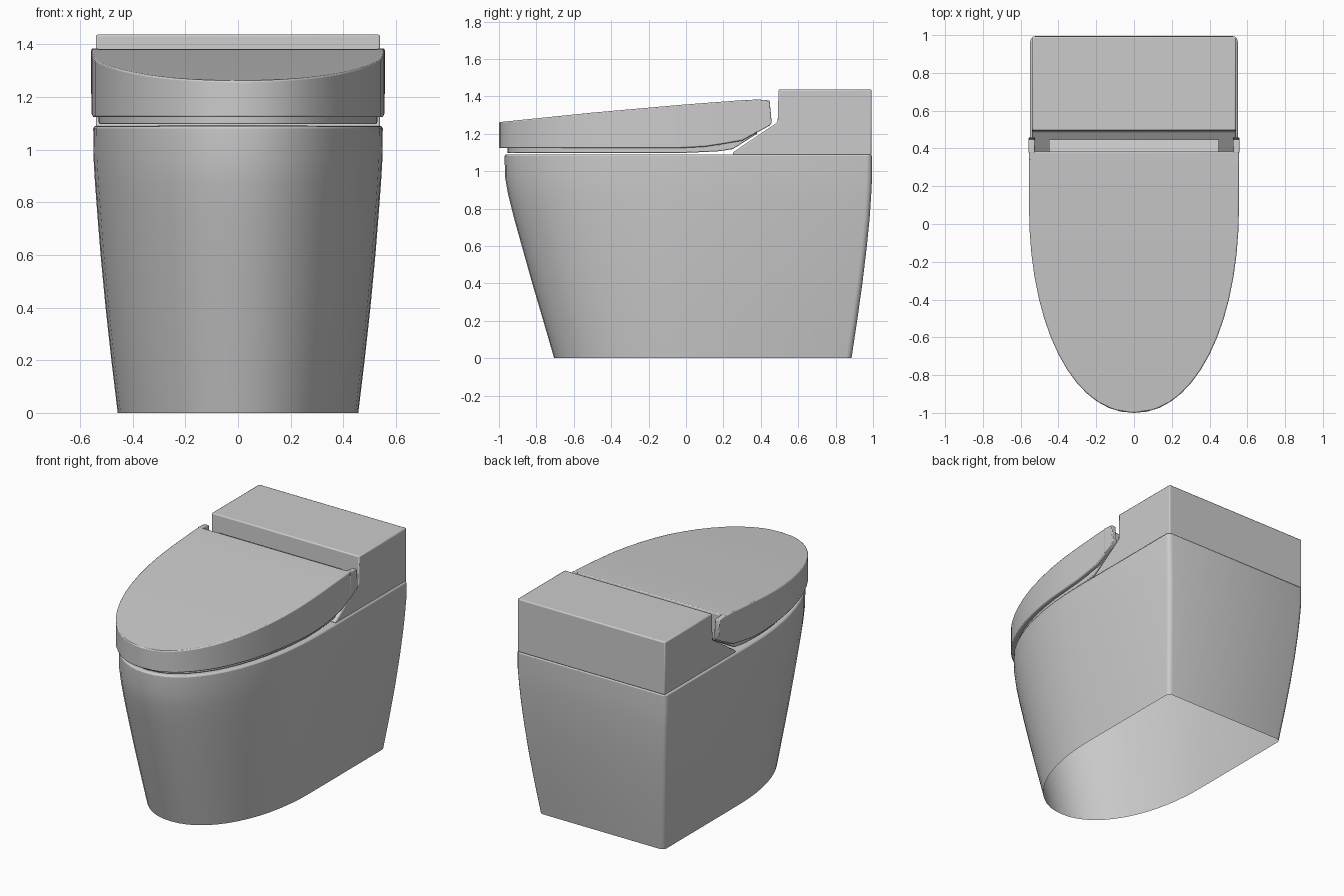
import bpy, bmesh, math

cube = bpy.data.objects.get("Cube")
if cube:
    bpy.data.objects.remove(cube)

ceramic = bpy.data.materials.new("grey ceramic")
ceramic.use_nodes = True
COLOR = (0.6, 0.6, 0.6, 1)
ceramic.diffuse_color = COLOR
bsdf = ceramic.node_tree.nodes["Principled BSDF"]
bsdf.inputs["Base Color"].default_value = COLOR
bsdf.inputs["Roughness"].default_value = 0.5


def finish(name, bm, bevel):
    bmesh.ops.recalc_face_normals(bm, faces=bm.faces)
    mesh = bpy.data.meshes.new(name)
    bm.to_mesh(mesh)
    bm.free()
    mesh.materials.append(ceramic)
    obj = bpy.data.objects.new(name, mesh)
    bpy.context.collection.objects.link(obj)
    mod = obj.modifiers.new("soft edges", "BEVEL")
    mod.width = bevel
    mod.segments = 2
    mod.limit_method = "ANGLE"
    mod.angle_limit = math.radians(40)
    bpy.ops.object.select_all(action="DESELECT")
    obj.select_set(True)
    bpy.context.view_layer.objects.active = obj
    bpy.ops.object.shade_smooth_by_angle(angle=math.radians(35))
    return obj


def nose(width, front, center, steps=14, power=2.1):
    """Half outline of the rounded front, from the tip back to the widest point."""
    pts = []
    for i in range(steps + 1):
        a = math.pi / 2 * i / steps
        x = width * math.sin(a) ** (2 / power)
        y = center - (center - front) * max(math.cos(a), 0) ** (2 / power)
        pts.append((x, y))
    return pts


def interp(table, y):
    """Linear lookup in a short list of (y, z) points."""
    if y <= table[0][0]:
        return table[0][1]
    for (y0, z0), (y1, z1) in zip(table, table[1:]):
        if y <= y1:
            return z0 + (z1 - z0) * (y - y0) / (y1 - y0)
    return table[-1][1]


def slab(name, width, front, center, tail, bottom, top, bevel):
    """Rounded-front plate whose underside and top follow side profiles."""
    half = nose(width, front, center) + [(width, y) for y in tail]
    bm = bmesh.new()
    rows = []
    for x, y in half:
        zs = (interp(bottom, y), interp(top, y))
        right = [bm.verts.new((x, y, z)) for z in zs]
        left = [bm.verts.new((-x, y, z)) for z in zs] if x > 0.001 else right
        rows.append((right, left))
    for (r0, l0), (r1, l1) in zip(rows, rows[1:]):
        for k in (0, 1):
            quad = [r0[k], r1[k], l1[k], l0[k]]
            bm.faces.new(list(dict.fromkeys(quad)))
        for a, b in ((r0, r1), (l0, l1)):
            bm.faces.new((a[0], b[0], b[1], a[1]))
    r, l = rows[-1]
    bm.faces.new((r[0], r[1], l[1], l[0]))
    return finish(name, bm, bevel)


def extrude_profile(name, profile, x0, x1, bevel):
    """Side profile in (y, z) extended from x0 to x1."""
    bm = bmesh.new()
    a = [bm.verts.new((x0, y, z)) for y, z in profile]
    b = [bm.verts.new((x1, y, z)) for y, z in profile]
    bm.faces.new(a)
    bm.faces.new(b)
    for i in range(len(a)):
        j = (i + 1) % len(a)
        bm.faces.new((a[i], a[j], b[j], b[i]))
    return finish(name, bm, bevel)


# Skirted body: open underneath, flaring upward. Levels: z, half width, front, back
levels = [(0, .457, -.705, .885), (.2, .481, -.763, .915), (.4, .503, -.822, .943),
          (.6, .522, -.878, .967), (.75, .534, -.92, .982), (.87, .543, -.95, .99),
          (.97, .549, -.968, .995), (1.09, .55, -.97, .995)]
bm = bmesh.new()
rings = []
for z, w, front, back in levels:
    r = 0.03
    half = nose(w, front, 0.1) + [(w - r + r * math.cos(a), back - r + r * math.sin(a))
                                  for a in (0, math.pi / 6, math.pi / 3, math.pi / 2)]
    loop = half + [(-x, y) for x, y in reversed(half[1:])]
    rings.append([bm.verts.new((x, y, z)) for x, y in loop])
for lo, hi in zip(rings, rings[1:]):
    for i in range(len(lo)):
        j = (i + 1) % len(lo)
        bm.faces.new((lo[i], lo[j], hi[j], hi[i]))
bm.faces.new(rings[-1])
finish("body", bm, 0.01)

# Tank with its ramp running under the seat
tank = [(.25, 1.085), (.25, 1.1), (.49, 1.262), (.495, 1.437), (.992, 1.437), (.992, 1.085)]
extrude_profile("tank", tank, -.54, .54, 0.012)

# Seat ring, seen as a thin dark line under the lid
slab("seat", .53, -.955, .1, (.18, .25, .32, .38),
     [(0, 1.097), (.18, 1.107), (.25, 1.118), (.38, 1.2)],
     [(0, 1.13), (.2, 1.145), (.38, 1.22)], 0.004)

# Closed lid, with a slightly domed slope
lid_under = [(0, 1.123), (.12, 1.132), (.3, 1.163), (.46, 1.25)]
lid_top = [(-1, 1.262), (-.5, 1.313), (0, 1.357), (.36, 1.384), (.46, 1.38)]
slab("lid", .556, -1, .1, (.2, .3, .385), lid_under, lid_top, 0.008)

# Hinge ears either side, and the hinge bar between them
ear = [(.375, 1.204), (.45, 1.245), (.458, 1.26), (.447, 1.378), (.375, 1.384)]
for side, label in ((1, "left"), (-1, "right")):
    extrude_profile(label + "_hinge_ear", ear, side * .525, side * .558, 0.005)
bar = [(.375, 1.205), (.445, 1.245), (.448, 1.35), (.375, 1.365)]
extrude_profile("hinge_bar", bar, -.45, .45, 0.005)
